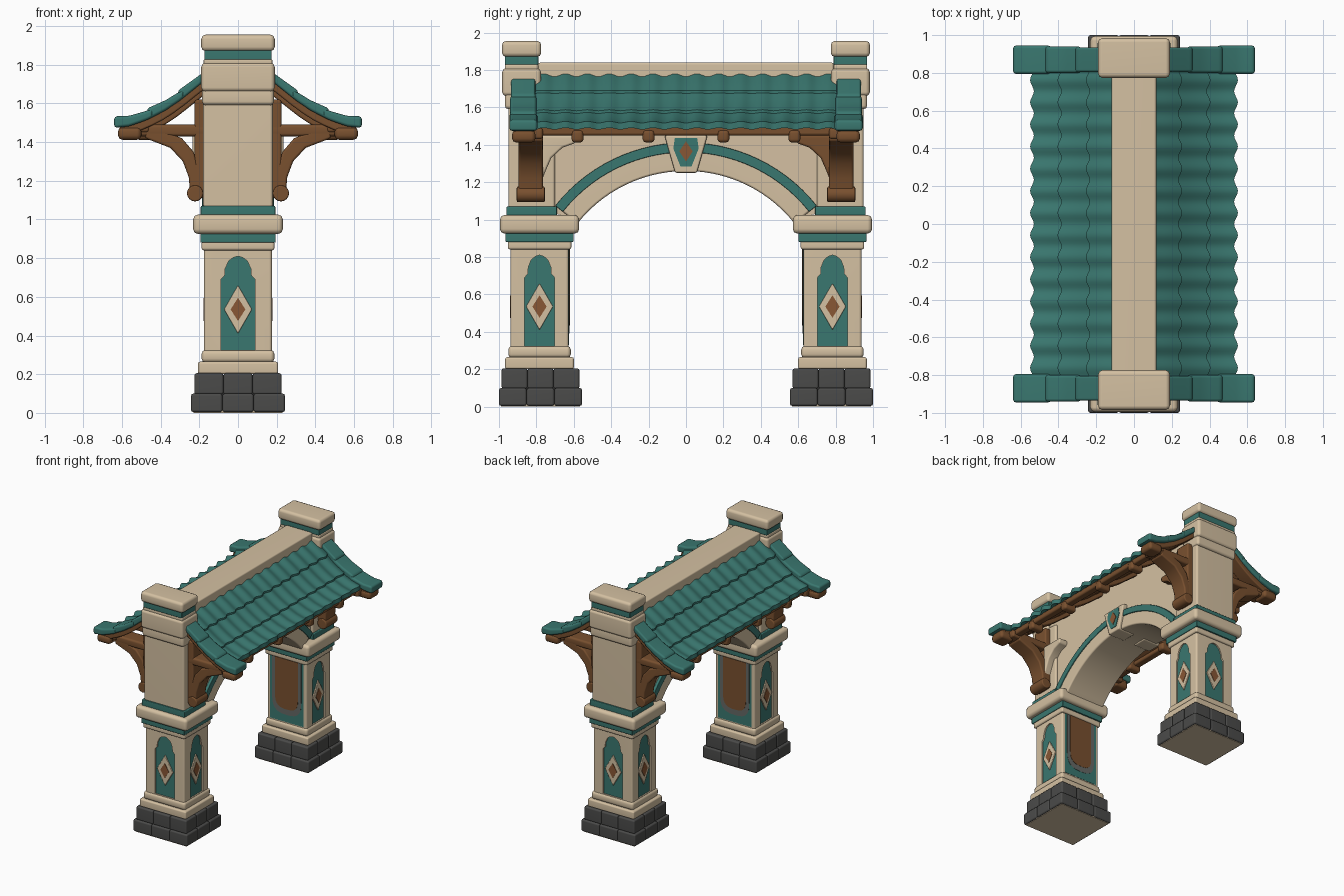
import bpy, bmesh
from math import sin, cos, pi, radians
from mathutils import Vector

if "Cube" in bpy.data.objects:
    bpy.data.objects.remove(bpy.data.objects["Cube"])


def material(name, rgb):
    m = bpy.data.materials.new(name)
    m.use_nodes = True
    m.diffuse_color = (*rgb, 1)
    m.node_tree.nodes["Principled BSDF"].inputs["Base Color"].default_value = (*rgb, 1)
    return m


CREAM = material("cream stone", (0.66, 0.53, 0.36))
TEAL = material("teal glaze", (0.042, 0.185, 0.16))
WOOD = material("brown wood", (0.19, 0.08, 0.028))
DARK = material("dark stone", (0.07, 0.07, 0.068))
RUST = material("rust inlay", (0.25, 0.095, 0.035))
GREY = material("grey trim", (0.13, 0.14, 0.13))
UP = Vector((0, 0, 1))
FRONT = Vector((0, -1, 0))
parts = []


def finish(name, bm, mat, bevel=0.0):
    bmesh.ops.recalc_face_normals(bm, faces=bm.faces)
    if bevel:
        sharp = [e for e in bm.edges if e.calc_face_angle(0) > 0.6]
        bmesh.ops.bevel(bm, geom=sharp, offset=bevel, segments=2, profile=0.5,
                        affect='EDGES', clamp_overlap=True)
    mesh = bpy.data.meshes.new(name)
    bm.to_mesh(mesh)
    bm.free()
    mesh.materials.append(mat)
    ob = bpy.data.objects.new(name, mesh)
    bpy.context.collection.objects.link(ob)
    parts.append(ob)
    return ob


def prism(name, pts, mat, a, b, n=FRONT, origin=(0, 0, 0), bevel=0.0):
    """Outline (across, up) swept along direction n from a to b."""
    bm = bmesh.new()
    n, o = Vector(n), Vector(origin)
    t = UP.cross(n)
    near, far = [[bm.verts.new(o + t * u + UP * v + n * d) for u, v in pts] for d in (a, b)]
    bm.faces.new(near)
    bm.faces.new(far)
    for i in range(len(pts)):
        j = (i + 1) % len(pts)
        bm.faces.new((near[i], near[j], far[j], far[i]))
    return finish(name, bm, mat, bevel)


def box(name, xs, ys, zs, mat, bevel=0.012):
    x0, x1 = sorted(xs)
    return prism(name, [(x0, zs[0]), (x1, zs[0]), (x1, zs[1]), (x0, zs[1])],
                 mat, -ys[0], -ys[1], bevel=bevel)


def slab(name, cy, hx, hy, z0, z1, mat, bevel=0.012):
    return box(name, (-hx, hx), (cy - hy, cy + hy), (z0, z1), mat, bevel)


def diamond(w, h, z):
    return [(-w, z), (0, z - h), (w, z), (0, z + h)]


def mirrored(half):
    return half + [(-u, v) for u, v in reversed(half) if u > 0]


def niche(w):
    return mirrored([(w, 0.325), (w, 0.69), (w * .78, 0.71), (w * .75, 0.745),
                     (w * .55, 0.785), (w * .28, 0.803), (0, 0.81)])


def round_foot(w, z0, z1):
    arc = [(w * cos(a * pi / 16) ** 0.7, z0 + w * (1 - sin(a * pi / 16) ** 0.7))
           for a in range(8)]
    return mirrored([(w, z1)] + arc + [(0, z0)])


def arch(r0, r1, angle=51.6, zc=0.52, steps=28):
    def row(r):
        a = [radians(angle) * (2 * i / steps - 1) for i in range(steps + 1)]
        return [(r * sin(k), zc + r * cos(k)) for k in a]
    return row(r0) + (row(r1)[::-1] if r1 else [])


CURVE = [(0.08, 1.84), (0.186, 1.764), (0.3, 1.672), (0.377, 1.62), (0.47, 1.572),
         (0.56, 1.54), (0.65, 1.53)]


def roof(x):
    for (x0, z0), (x1, z1) in zip(CURVE, CURVE[1:]):
        if x <= x1:
            return z0 + (z1 - z0) * (x - x0) / (x1 - x0)
    return CURVE[-1][1]


def roof_band(name, s, x0, x1, top, bottom, y0, y1, mat, lift=0.0, bevel=0.01):
    n = 8
    xs = [x0 + (x1 - x0) * i / n for i in range(n + 1)]
    pts = [(s * x, roof(x) + top + lift * i / n) for i, x in enumerate(xs)]
    pts += [(s * x, roof(x) + bottom) for x in reversed(xs)]
    return prism(name, pts, mat, -y0, -y1, bevel=bevel)


def tile_course(name, s, x0, x1, columns=14, per=8, half=0.82):
    bm = bmesh.new()
    rows = []
    for i in range(6):
        t = i / 5
        row = []
        for j in range(columns * per + 1):
            bump = sin(pi * j / per) ** 2
            x = x0 + (x1 - x0) * t + 0.02 * bump * t
            z = roof(x) - 0.052 + 0.018 * t + 0.016 * bump
            row.append(bm.verts.new((s * x, -half + 2 * half * j / (columns * per), z)))
        rows.append(row)
    for a, b in zip(rows, rows[1:]):
        for j in range(len(a) - 1):
            quad = (a[j], b[j], b[j + 1], a[j + 1])
            bm.faces.new(quad if s > 0 else quad[::-1])
    # thicken downwards
    ret = bmesh.ops.extrude_face_region(bm, geom=bm.faces[:])
    for v in [g for g in ret["geom"] if isinstance(g, bmesh.types.BMVert)]:
        v.co.z -= 0.035
    return finish(name, bm, TEAL)


# Pillars
for s, side in ((-1, "front"), (1, "back")):
    cy = s * 0.778
    # stone footing of separate blocks, pale underneath
    slab(side + "_footing_underside", cy, 0.23, 0.21, 0, 0.02, CREAM, 0)
    slab(side + "_footing_core", cy, 0.215, 0.197, 0.012, 0.195, DARK, 0)
    for hx, hy, z0, z1 in ((0.243, 0.222, 0.004, 0.1), (0.226, 0.208, 0.095, 0.205)):
        for i in range(3):
            for j in range(3):
                if i != 1 or j != 1:
                    bx, by = hx * (2 * i / 3 - 1), cy + hy * (2 * j / 3 - 1)
                    box(side + "_footing_block", (bx, bx + hx * 2 / 3),
                        (by, by + hy * 2 / 3), (z0, z1), DARK, 0.012)
    cy = s * 0.783
    slab(side + "_plinth", cy, 0.208, 0.184, 0.2, 0.265, CREAM)
    slab(side + "_plinth_step", cy, 0.188, 0.167, 0.26, 0.325, CREAM, 0.02)
    shaft = slab(side + "_shaft", cy, 0.176, 0.156, 0.3, 0.86, CREAM, 0.015)
    slab(side + "_neck", cy, 0.188, 0.17, 0.84, 0.89, CREAM)
    slab(side + "_lower_teal_band", cy, 0.195, 0.182, 0.88, 0.93, TEAL, 0.006)
    slab(side + "_capital", cy, 0.232, 0.212, 0.925, 1.025, CREAM, 0.025)
    box(side + "_upper_teal_band", (-.193, .193), (s * .69, s * .961), (1.02, 1.07), TEAL, 0.006)

    # recessed niches with diamond ornaments
    for n, depth, w in (((1, 0, 0), 0.176, 0.08), ((-1, 0, 0), 0.176, 0.08),
                        ((0, s, 0), 0.156, 0.088)):
        o = Vector((0, cy, 0)) + Vector(n) * depth
        cutter = prism("niche_cutter", niche(w), CREAM, -0.016, 0.05, n, o)
        cutter.hide_render = True
        mod = shaft.modifiers.new("niche", 'BOOLEAN')
        mod.operation, mod.object, mod.solver = 'DIFFERENCE', cutter, 'EXACT'
        bpy.context.view_layer.objects.active = shaft
        bpy.ops.object.modifier_apply(modifier="niche")
        parts.remove(cutter)
        bpy.data.objects.remove(cutter)
        prism(side + "_niche_panel", niche(w), TEAL, -0.018, -0.011, n, o)
        prism(side + "_diamond_frame", diamond(0.072, 0.125, 0.535), CREAM, -0.014, -0.001,
              n, o, 0.005)
        prism(side + "_diamond_inlay", diamond(0.038, 0.06, 0.535), RUST, -0.004, 0.002, n, o)

    # inner passage panel
    n, o = (0, -s, 0), (0, cy - s * 0.156, 0)
    prism(side + "_passage_panel", [(-.15, .33), (.15, .33), (.15, .84), (-.15, .84)],
          TEAL, -0.002, 0.002, n, o)
    prism(side + "_passage_trim", round_foot(0.13, 0.39, 0.84), GREY, 0, 0.004, n, o)
    prism(side + "_passage_board", round_foot(0.102, 0.435, 0.84), WOOD, 0, 0.006, n, o)

    # upper pillar and finial block
    box(side + "_upper_pillar", (-.18, .18), (s * .70, s * .95), (1.06, 1.64), CREAM, 0.015)
    cy = s * 0.879
    slab(side + "_shoulder", cy, 0.186, 0.09, 1.59, 1.68, CREAM, 0.02)
    slab(side + "_top_block", cy, 0.19, 0.104, 1.66, 1.81, CREAM, 0.022)
    slab(side + "_top_neck", cy, 0.178, 0.09, 1.8, 1.83, CREAM, 0.008)
    slab(side + "_top_teal_band", cy, 0.174, 0.09, 1.825, 1.88, TEAL, 0.006)
    slab(side + "_top_cap", cy, 0.19, 0.105, 1.87, 1.955, CREAM, 0.022)

# Arch wall
X = (1, 0, 0)
prism("spandrel_wall", arch(0.8, 0) + [(0.8, 1.05), (0.8, 1.69), (-0.8, 1.69), (-0.8, 1.05)],
      CREAM, -0.162, 0.162, X)
prism("arch_ring", arch(0.74, 0.86), CREAM, -0.178, 0.178, X, bevel=0.012)
prism("arch_teal_band", arch(0.84, 0.892), TEAL, -0.185, 0.185, X, bevel=0.005)
for s in (-1, 1):
    n = (s, 0, 0)
    prism("keystone", mirrored([(0.058, 1.25), (0.115, 1.45)]), CREAM, 0.05, 0.2, n,
          bevel=0.01)
    prism("keystone_panel", mirrored([(0.03, 1.285), (0.068, 1.38), (0.06, 1.435)]), TEAL,
          0.198, 0.204, n)
    prism("keystone_inlay", diamond(0.036, 0.054, 1.365), RUST, 0.202, 0.208, n)

# Ridge beam
box("ridge_beam", (-.118, .118), (-.79, .79), (1.72, 1.84), CREAM)

# Roof slopes and timber
BRACE = [(.17, 1.11), (.245, 1.11), (.255, 1.22), (.285, 1.3), (.35, 1.37), (.48, 1.42),
         (.48, 1.46), (.38, 1.455), (.29, 1.42), (.23, 1.35), (.2, 1.25), (.17, 1.2)]
FLARE = [(.78, 1.18), (.755, 1.25), (.72, 1.33), (.66, 1.385), (.59, 1.41), (.59, 1.45),
         (.78, 1.45)]
for s in (-1, 1):
    for x0, x1 in ((0.09, 0.235), (0.21, 0.385), (0.36, 0.53)):
        tile_course("tile_course", s, x0, x1)
    roof_band("roof_deck", s, 0.1, 0.52, -0.065, -0.09, -0.85, 0.85, WOOD, bevel=0)
    box("eave_beam", (s * 0.46, s * 0.52), (-0.9, 0.9), (1.45, 1.485), WOOD)
    for y in (-0.58, -0.2, 0.2, 0.58):
        roof_band("rafter", s, 0.13, 0.5, -0.075, -0.13, y - 0.03, y + 0.03, WOOD)
        box("rafter_end", (s * .42, s * .53), (y - .032, y + .032), (1.412, 1.48), WOOD, 0.018)
    for e in (-1, 1):
        y0, y1 = e * 0.765, e * 0.895
        for x0, x1, grow in ((0.15, 0.31, 0), (0.28, 0.47, 0.005), (0.44, 0.64, 0.01)):
            roof_band("gable_tile", s, x0, x1, -0.012, -0.058, e * (0.805 - grow),
                      e * (0.935 + grow), TEAL, 0.014, 0.015)
        roof_band("gable_rafter", s, 0.16, 0.61, -0.045, -0.1, e * 0.81, e * 0.92, WOOD)
        box("tie_beam", (s * .16, s * .54), (y0, y1), (1.43, 1.49), WOOD, 0.015)
        box("tie_beam_end", (s * .5, s * .62), (e * .805, e * .93), (1.412, 1.478),
            WOOD, 0.022)
        box("bracket_post", (s * .16, s * .225), (y0, y1), (1.13, 1.62), WOOD)
        prism("curved_brace", [(s * x, z) for x, z in BRACE], WOOD, -y0, -y1, bevel=0.012)
        prism("side_flare", [(e * y, z) for y, z in FLARE], WOOD if e > 0 else CREAM,
              s * 0.15, s * 0.235, X, bevel=0.012)
        foot = [(s * .222 + .042 * cos(a * pi / 8), 1.135 + .042 * sin(a * pi / 8))
                for a in range(16)]
        prism("bracket_scroll", foot, WOOD, -(y0 - e * .01), -(y1 + e * .01), bevel=0.008)

# Soft shading with crisp edges
bpy.ops.object.select_all(action='DESELECT')
for ob in parts:
    ob.select_set(True)
bpy.context.view_layer.objects.active = parts[0]
bpy.ops.object.shade_smooth_by_angle(angle=radians(48))
for ob in parts:
    ob.modifiers.new("weighted normals", 'WEIGHTED_NORMAL').keep_sharp = True
